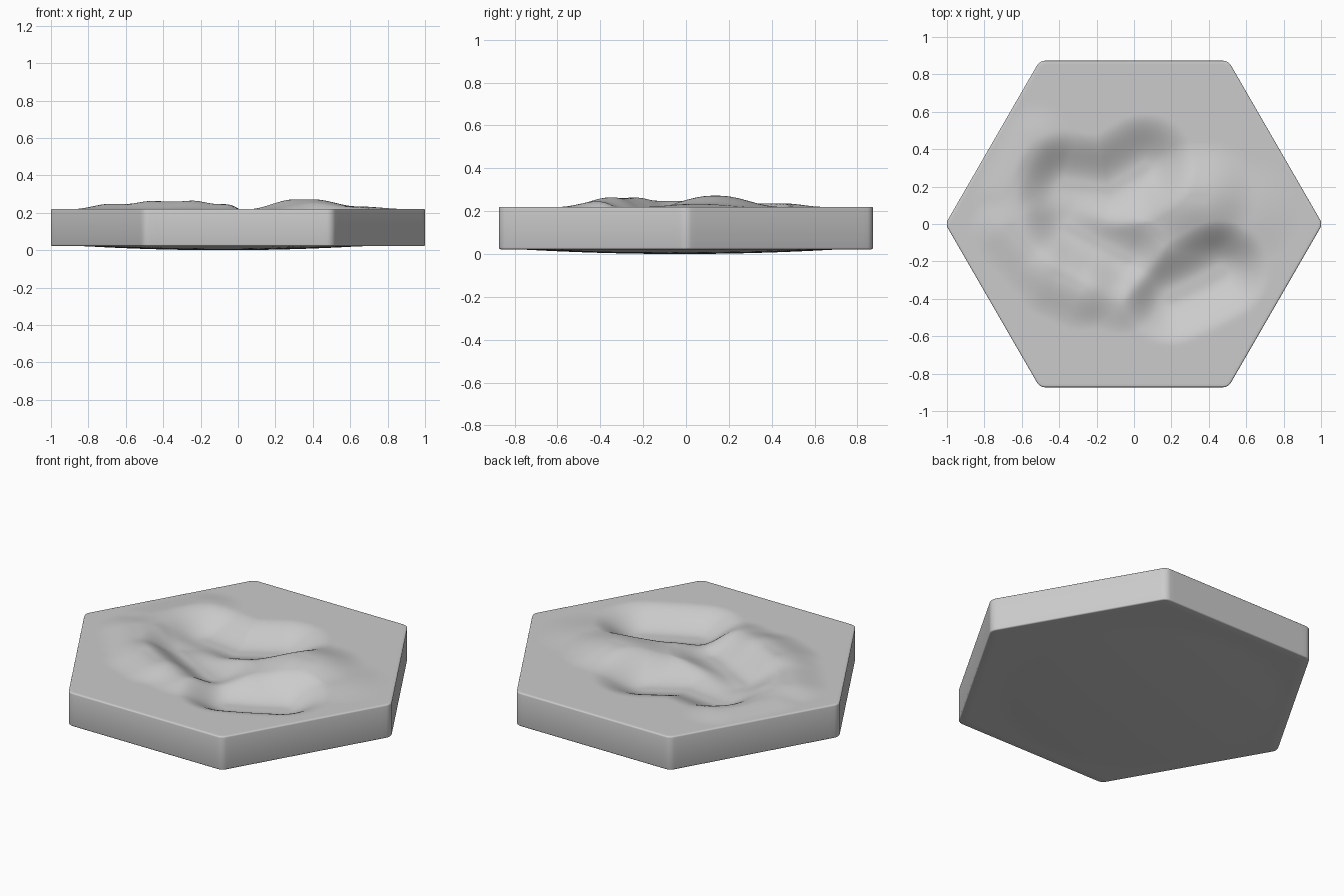
import bpy, bmesh, math
from mathutils import Vector

if "Cube" in bpy.data.objects:
    bpy.data.objects.remove(bpy.data.objects["Cube"])

TOP, BASE = 0.22, 0.022
APOTHEM, ROUND = 0.873, 0.05

# Relief features: height, flat radius, outer radius, spine points
FEATURES = [
    (-0.090, 0.03, 0.27, [(0.20, -0.38), (0.31, -0.33), (0.46, -0.25)]),                # south-east hollow
    (-0.080, 0.02, 0.28, [(-0.37, 0.22), (-0.14, 0.19), (0.06, 0.31)]),                 # north-west hollow
    (-0.060, 0.02, 0.24, [(-0.36, 0.00), (-0.20, -0.10), (-0.04, -0.18)]),              # channel along ridge
    (0.050, 0.02, 0.30, [(0.32, 0.14), (0.38, 0.14)]),                                  # east hill
    (0.014, 0.02, 0.28, [(0.38, 0.12), (0.62, 0.06)]),                                  # hill tail
    (0.028, 0.02, 0.22, [(-0.66, -0.02), (-0.52, -0.18)]),                              # west ridge
    (0.040, 0.02, 0.24, [(-0.42, -0.27), (-0.28, -0.33)]),                              # south-west ridge
    (0.026, 0.02, 0.20, [(-0.18, -0.36), (-0.07, -0.39)]),                              # ridge end
    (0.016, 0.02, 0.20, [(-0.66, 0.16), (-0.52, 0.44)]),                                # north-west rim
]


def path_distance(p, pts):
    best = 9.0
    for a, b in zip(pts, pts[1:]):
        a, b = Vector(a), Vector(b)
        d = b - a
        t = max(0, min(1, (p - a).dot(d) / d.length_squared))
        best = min(best, (p - a - d * t).length)
    return best


def relief(x, y):
    up, down, p = 0, 0, Vector((x, y))
    for h, r0, r1, pts in FEATURES:
        t = max(0, min(1, (r1 - path_distance(p, pts)) / (r1 - r0)))
        w = h * t * t * (3 - 2 * t)
        # overlapping ridges (and hollows) blend softly instead of piling up
        if h > 0:
            up = math.hypot(up, w)
        else:
            down = math.hypot(down, w)
    return TOP + up - down


def underside(x, y):
    t = max(0, 1 - math.hypot(x + 0.08, y + 0.03) / 0.75)
    return BASE - 0.022 * t * (2 - t)


def hexagon(inset=0.0):
    """Rounded hexagon outline with subdivided sides."""
    r = ROUND - inset
    c = (APOTHEM - ROUND) / math.cos(math.pi / 6)
    pts = []
    for k in range(6):
        a = k * math.pi / 3
        centre = Vector((math.cos(a), math.sin(a))) * c
        for i in range(7):
            b = a + math.radians(-30 + 10 * i)
            pts.append(centre + Vector((math.cos(b), math.sin(b))) * r)
        nxt = Vector((math.cos(a + math.pi / 3), math.sin(a + math.pi / 3))) * c
        off = Vector((math.cos(a + math.pi / 6), math.sin(a + math.pi / 6))) * r
        for i in range(1, 36):
            pts.append(centre.lerp(nxt, i / 36) + off)
    return pts


bm = bmesh.new()
edge = 0.008
inner = hexagon(edge)
rings = []


def add_ring(pts, zfun):
    rings.append([bm.verts.new((p.x, p.y, zfun(p.x, p.y))) for p in pts])


# Underside, rounded lower edge, wall, rounded upper edge, relief top
for i in range(1, 21):
    add_ring([p * i / 20 for p in inner], underside)
for z0, sgn, order in ((BASE + edge, -1, (30, 60, 90)), (TOP - edge, 1, (90, 60, 30))):
    for deg in order:
        t = math.radians(deg)
        add_ring(hexagon(edge * (1 - math.sin(t))), lambda x, y: z0 + sgn * edge * math.cos(t))
N = 70
for i in range(N, 0, -1):
    add_ring([p * i / N for p in inner], relief)

for a, b in zip(rings, rings[1:]):
    for i in range(len(a)):
        j = (i + 1) % len(a)
        bm.faces.new((a[i], a[j], b[j], b[i]))
for ring, zfun in ((rings[0], underside), (rings[-1], relief)):
    v = bm.verts.new((0, 0, zfun(0, 0)))
    for i in range(len(ring)):
        bm.faces.new((v, ring[i], ring[(i + 1) % len(ring)]))
bmesh.ops.recalc_face_normals(bm, faces=bm.faces[:])

mesh = bpy.data.meshes.new("terrain_tile")
bm.to_mesh(mesh)
bm.free()
tile = bpy.data.objects.new("terrain_tile", mesh)
bpy.context.collection.objects.link(tile)
bpy.context.view_layer.objects.active = tile
tile.select_set(True)
bpy.ops.object.shade_smooth_by_angle(angle=math.radians(40))
